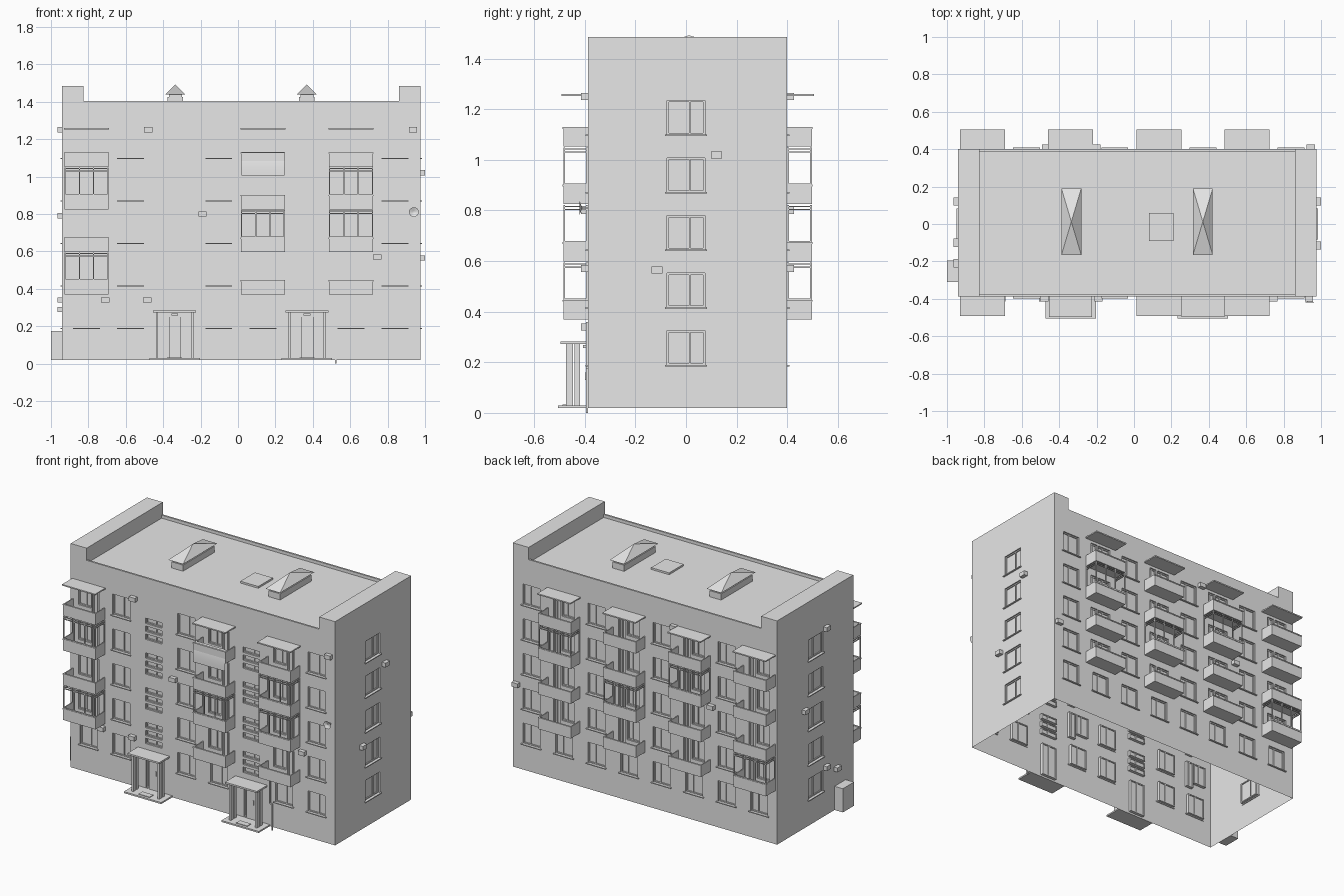
import bpy, bmesh, math
from mathutils import Vector

if "Cube" in bpy.data.objects:
    bpy.data.objects.remove(bpy.data.objects["Cube"])

grey = bpy.data.materials.new("light grey")
grey.use_nodes = True
grey.diffuse_color = (0.8, 0.8, 0.8, 1)
grey.node_tree.nodes["Principled BSDF"].inputs["Base Color"].default_value = grey.diffuse_color

X0, X1, Y0, Y1 = -0.94, 0.975, -0.388, 0.40
BASE, ROOF, PARAPET, GABLE = 0.02, 1.385, 1.405, 1.485
PITCH = 0.2275
DEPTH = 0.014
COLS = [-0.81 + 0.2357 * i for i in range(8)]
SILLS = [0.19 + PITCH * i for i in range(5)]

# Each side maps (along, up, outward) to a point in space
SIDES = {
    "front": lambda u, z, d: Vector((u, Y0 - d, z)),
    "back": lambda u, z, d: Vector((u, Y1 + d, z)),
    "right": lambda u, z, d: Vector((X1 + d, u, z)),
    "left": lambda u, z, d: Vector((X0 - d, u, z)),
    "plan": lambda u, z, d: Vector((u, d, z)),
}
parts = {}


def mesh_of(name):
    if name not in parts:
        parts[name] = bmesh.new()
    return parts[name]


def face(bm, points, flip=False):
    points = list(points)
    if flip:
        points.reverse()
    return bm.faces.new([bm.verts.new(p) for p in points])


def box(name, side, u0, u1, z0, z1, d0, d1):
    bm, put = mesh_of(name), SIDES[side]
    v = [bm.verts.new(put(u, z, d)) for u in (u0, u1) for z in (z0, z1) for d in (d0, d1)]
    made = [bm.faces.new([v[i] for i in q]) for q in (
        (0, 1, 3, 2), (4, 6, 7, 5), (0, 4, 5, 1), (2, 3, 7, 6), (0, 2, 6, 4), (1, 5, 7, 3))]
    bmesh.ops.recalc_face_normals(bm, faces=made)


def wall(side, u_min, u_max, holes):
    """Sheet of wall with a recess, closed by a pane, at every hole."""
    bm, put = mesh_of(side + "_wall"), SIDES[side]
    flip = side in ("back", "left")
    us = sorted({u_min, u_max} | {u for h in holes for u in h[:2]})
    zs = sorted({BASE, ROOF} | {z for h in holes for z in h[2:]})
    for a, b in zip(us, us[1:]):
        for c, e in zip(zs, zs[1:]):
            mu, mz = (a + b) / 2, (c + e) / 2
            if not any(h[0] < mu < h[1] and h[2] < mz < h[3] for h in holes):
                face(bm, [put(a, c, 0), put(b, c, 0), put(b, e, 0), put(a, e, 0)], flip)
    for a, b, c, e in holes:
        ring = [(a, c), (b, c), (b, e), (a, e)]
        face(bm, [put(u, z, -DEPTH) for u, z in ring], flip)
        for (p, q), (r, s) in zip(ring, ring[1:] + ring[:1]):
            face(bm, [put(p, q, 0), put(r, s, 0), put(r, s, -DEPTH), put(p, q, -DEPTH)], flip)
    bmesh.ops.remove_doubles(bm, verts=bm.verts, dist=1e-5)


def frame(side, hole, split=0.6):
    a, b, c, e = hole
    t, d0, d1, name = 0.007, -DEPTH - 0.006, -DEPTH + 0.006, side + "_window_frames"
    m = a + (b - a) * split
    for u in (a, m - t / 2, b - t):
        box(name, side, u, u + t, c, e, d0, d1)
    for z in (c, e - t):
        box(name, side, a + t, b - t, z, z + t, d0, d1)


def sill(side, u, half, z):
    box(side + "_sills", side, u - half, u + half, z - 0.006, z, -0.005, 0.01)


def balcony(side, u, level, glazed):
    z, h, out, t = 0.37 + PITCH * (level - 2), 0.1175, 0.097, 0.006
    name = side + "_balconies"
    top = z + 0.077
    box(name, side, u - h, u + h, z, z + 0.012, 0, out)
    box(name, side, u - h, u + h, z + 0.012, top, out - t, out)
    for s in (-1, 1):
        box(name, side, u + s * h, u + s * (h - t), z + 0.012, top, 0, out - t)
    box(name, side, u - h - 0.002, u + h + 0.002, top - 0.007, top, out - t - 0.002, out + 0.003)
    if glazed:
        name, high = side + "_balcony_glazing", z + PITCH - 0.004
        for k in range(4):
            p = u - h + (2 * h - t) * k / 3
            box(name, side, p, p + t, top, high, out - t, out)
        for zz in (top, high - 0.02, high - 0.008):
            box(name, side, u - h, u + h, zz, zz + 0.005, out - t, out)
            for s in (-1, 1):
                box(name, side, u + s * h, u + s * (h - t), zz, zz + 0.005, 0, out - t)
        for s in (-1, 1):
            box(name, side, u + s * h, u + s * (h - t), top, high, 0, 0.007)


# Long facades: windows, balcony doors, balconies and top canopies
GLAZED = {"front": {0: (2, 4), 4: (3,), 6: (3, 4)},
          "back": {0: (2,), 2: (4,), 4: (3,), 6: (4,)}}
ENTRANCES = (COLS[2], COLS[5])
for side, glazing in GLAZED.items():
    holes, doors = [], []
    for i, u in enumerate(COLS):
        if side == "front" and u in ENTRANCES:
            doors.append((u - 0.055, u + 0.055, 0.032, 0.25))
            for k in range(4):
                for r in range(3):
                    z = 0.32 + PITCH * k + 0.052 * r
                    holes.append((u - 0.06, u + 0.06, z, z + 0.035))
            continue
        for level, z in enumerate(SILLS, 1):
            if i in glazing and level > 1:
                holes.append((u - 0.075, u + 0.015, z, z + 0.135))
                holes.append((u + 0.025, u + 0.075, z - 0.04, z + 0.135))
                balcony(side, u, level, level in glazing[i])
            else:
                holes.append((u - 0.062, u + 0.062, z, z + 0.135))
                sill(side, u, 0.072, z)
        if i in glazing:
            box(side + "_canopies", side, u - 0.12, u + 0.12, 1.252, 1.26, 0, 0.105)
    wall(side, X0, X1, holes + doors)
    for hole in holes:
        frame(side, hole)
    for hole in doors:
        frame(side, hole, 0.55)

# End walls
for side in ("right", "left"):
    holes = [(-0.075, 0.075, z, z + 0.135) for z in SILLS]
    wall(side, Y0, Y1, holes)
    for hole in holes:
        frame(side, hole)
        sill(side, 0, 0.083, hole[2])

# Roof, parapets and raised gable blocks
face(mesh_of("roof"), [(X0, Y0, ROOF), (X1, Y0, ROOF), (X1, Y1, ROOF), (X0, Y1, ROOF)])
for a, b in ((Y0, Y0 + 0.012), (Y1 - 0.012, Y1)):
    box("parapets", "plan", -0.825, 0.86, ROOF, PARAPET, a, b)
for a, b in ((X0, -0.825), (0.86, X1)):
    box("gable_blocks", "plan", a, b, ROOF, GABLE, Y0, Y1)
box("roof_hatch", "plan", 0.08, 0.21, ROOF, ROOF + 0.012, -0.09, 0.06)

# Roof vents with shallow pyramid caps
for u in (-0.335, 0.368):
    box("vent_bases", "plan", u - 0.042, u + 0.042, ROOF, 1.425, -0.15, 0.175)
    box("vent_necks", "plan", u - 0.035, u + 0.035, 1.425, 1.44, -0.145, 0.17)
    bm = mesh_of("vent_caps")
    ring = [Vector((u + sx * 0.053, 0.012 + sy * 0.178, 1.44))
            for sx, sy in ((-1, -1), (1, -1), (1, 1), (-1, 1))]
    face(bm, ring, True)
    for p, q in zip(ring, ring[1:] + ring[:1]):
        face(bm, [p, q, Vector((u, 0.012, 1.492))])

# Entrance porches
for u in ENTRANCES:
    box("porch_steps", "front", u - 0.135, u + 0.135, BASE, 0.03, 0, 0.117)
    box("door_mats", "front", u - 0.04, u + 0.04, 0.03, 0.034, 0.06, 0.1)
    box("porch_roofs", "front", u - 0.115, u + 0.115, 0.272, 0.283, 0, 0.108)
    for s in (-1, 1):
        for d0, d1 in ((0.058, 0.086), (0.03, 0.052)):
            box("porch_side_panels", "front", u + s * 0.088, u + s * 0.1, 0.03, 0.272, d0, d1)
    box("door_leaves", "front", u - 0.03, u + 0.035, 0.032, 0.255, -DEPTH, 0.006)
    box("door_handles", "front", u + 0.02, u + 0.025, 0.13, 0.16, 0.006, 0.012)
    box("porch_lamps", "front", u - 0.018, u + 0.018, 0.256, 0.268, 0, 0.02)

# Rounded cover over one balcony front
bm, profile = mesh_of("balcony_cover"), []
for k in range(9):
    a = math.radians(90 - 90 * k / 8)
    profile.append((1.005 + 0.127 * math.sin(a), 0.075 + 0.028 * math.cos(a)))
for (z0, d0), (z1, d1) in zip(profile, profile[1:]):
    l, r = COLS[4] - 0.115, COLS[4] + 0.115
    face(bm, [SIDES["front"](*p) for p in ((l, z0, d0), (l, z1, d1), (r, z1, d1), (r, z0, d0))])
bmesh.ops.remove_doubles(bm, verts=bm.verts, dist=1e-5)

# Air conditioners
UNITS = {"front": ((-0.48, 1.25), (-0.19, 0.8), (0.745, 0.57), (-0.71, 0.34), (-0.485, 0.34), (0.935, 1.25)),
         "back": ((-0.2, 1.25), (-0.47, 0.8), (0.945, 0.57)),
         "right": ((0.12, 1.02), (-0.115, 0.565)),
         "left": ((-0.1, 1.25), (0.12, 0.79), (-0.1, 0.34), (-0.21, 0.29))}
for side, spots in UNITS.items():
    for u, z in spots:
        box(side + "_air_conditioners", side, u - 0.022, u + 0.022, z - 0.014, z + 0.014, 0, 0.026)

# Utility box, drain pipe and dish
box("utility_box", "left", -0.31, -0.195, BASE, 0.175, 0, 0.06)
for u, z0, z1 in ((0.505, 0.17, 0.36), (0.523, 0.0, 0.175)):
    box("drain_pipe", "front", u - 0.004, u + 0.004, z0, z1, 0, 0.008)
box("drain_pipe", "front", 0.505, 0.523, 0.168, 0.176, 0, 0.008)
box("dish_arm", "front", 0.936, 0.944, 0.805, 0.813, 0, 0.025)
bm = mesh_of("dish")
center = SIDES["front"](0.94, 0.81, 0.022)
rim = [center + Vector((0.026 * math.cos(t), -0.01, 0.026 * math.sin(t)))
       for t in (math.tau * k / 16 for k in range(16))]
for p, q in zip(rim, rim[1:] + rim[:1]):
    face(bm, [center, p, q])

# Turn the parts into objects
for name, bm in parts.items():
    mesh = bpy.data.meshes.new(name)
    bm.to_mesh(mesh)
    bm.free()
    mesh.materials.append(grey)
    if name == "balcony_cover":
        mesh.polygons.foreach_set("use_smooth", [True] * len(mesh.polygons))
    bpy.context.collection.objects.link(bpy.data.objects.new(name, mesh))
